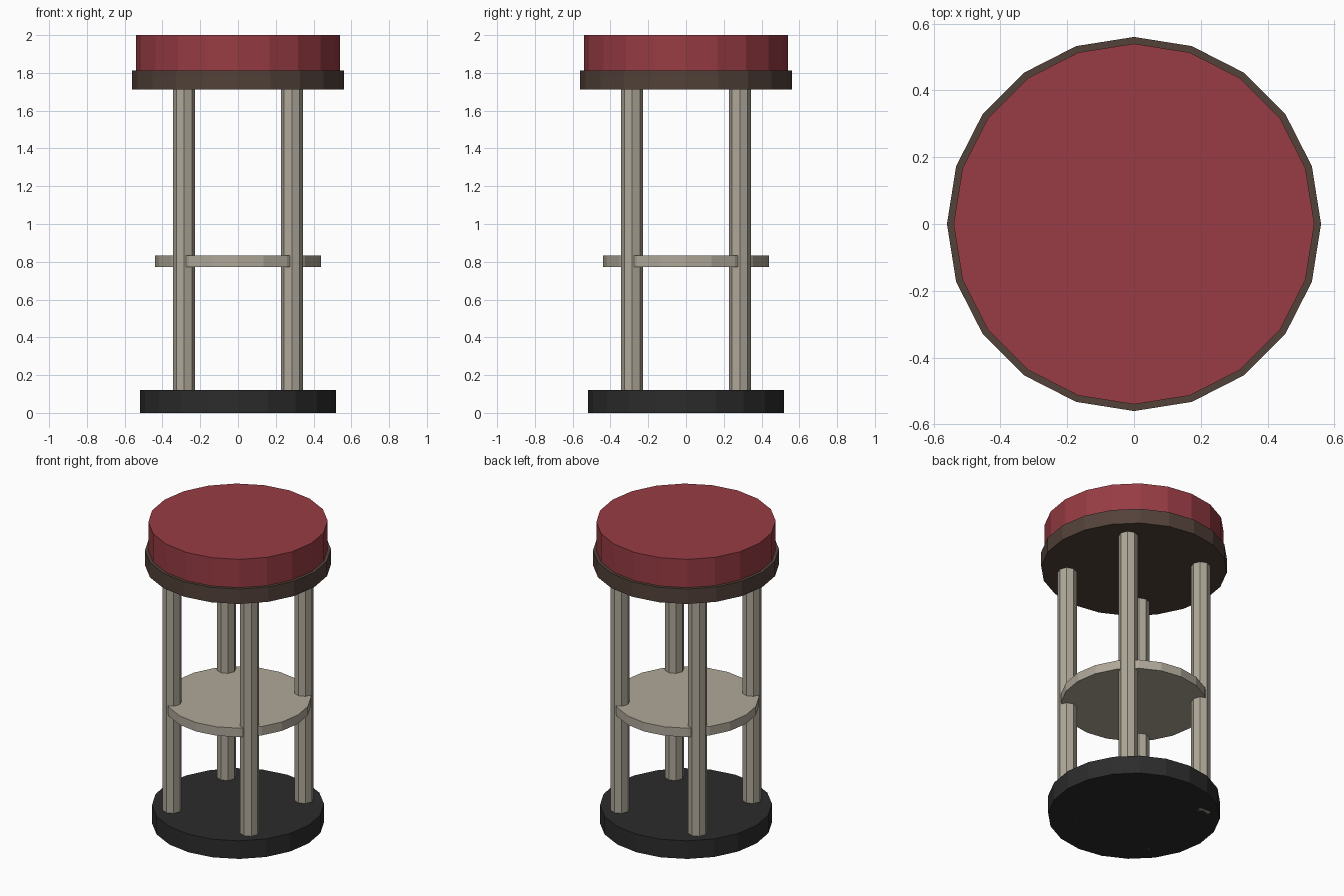
import bpy

if "Cube" in bpy.data.objects:
    bpy.data.objects.remove(bpy.data.objects["Cube"])


def material(name, rgb):
    m = bpy.data.materials.new(name)
    m.diffuse_color = (*rgb, 1.0)
    m.use_nodes = True
    m.node_tree.nodes["Principled BSDF"].inputs["Base Color"].default_value = m.diffuse_color
    return m


red = material("red_cushion", (0.31, 0.045, 0.057))
brown = material("dark_brown", (0.086, 0.054, 0.041))
metal = material("warm_grey", (0.43, 0.39, 0.32))
black = material("near_black", (0.025, 0.025, 0.025))


def disc(name, radius, bottom, top, mat, sides=20, x=0.0, y=0.0):
    """Flat-shaded upright prism with a corner on the +x axis."""
    bpy.ops.mesh.primitive_cylinder_add(
        vertices=sides, radius=radius, depth=top - bottom,
        location=(x, y, (bottom + top) / 2))
    ob = bpy.context.object
    ob.name = name
    ob.data.materials.append(mat)
    return ob


# Base plate, footrest shelf, seat rim and cushion
disc("base", 0.518, 0.0, 0.12, black)
disc("footrest", 0.44, 0.773, 0.832, metal)
disc("seat_rim", 0.56, 1.713, 1.812, brown)
disc("cushion", 0.54, 1.812, 2.0, red)

# Four legs running from the floor through the base to the rim
for sx, side in ((-1, "left"), (1, "right")):
    for sy, end in ((-1, "front"), (1, "back")):
        disc(f"leg_{end}_{side}", 0.058, 0.0, 1.713, metal, 8,
             sx * 0.285, sy * 0.285)
